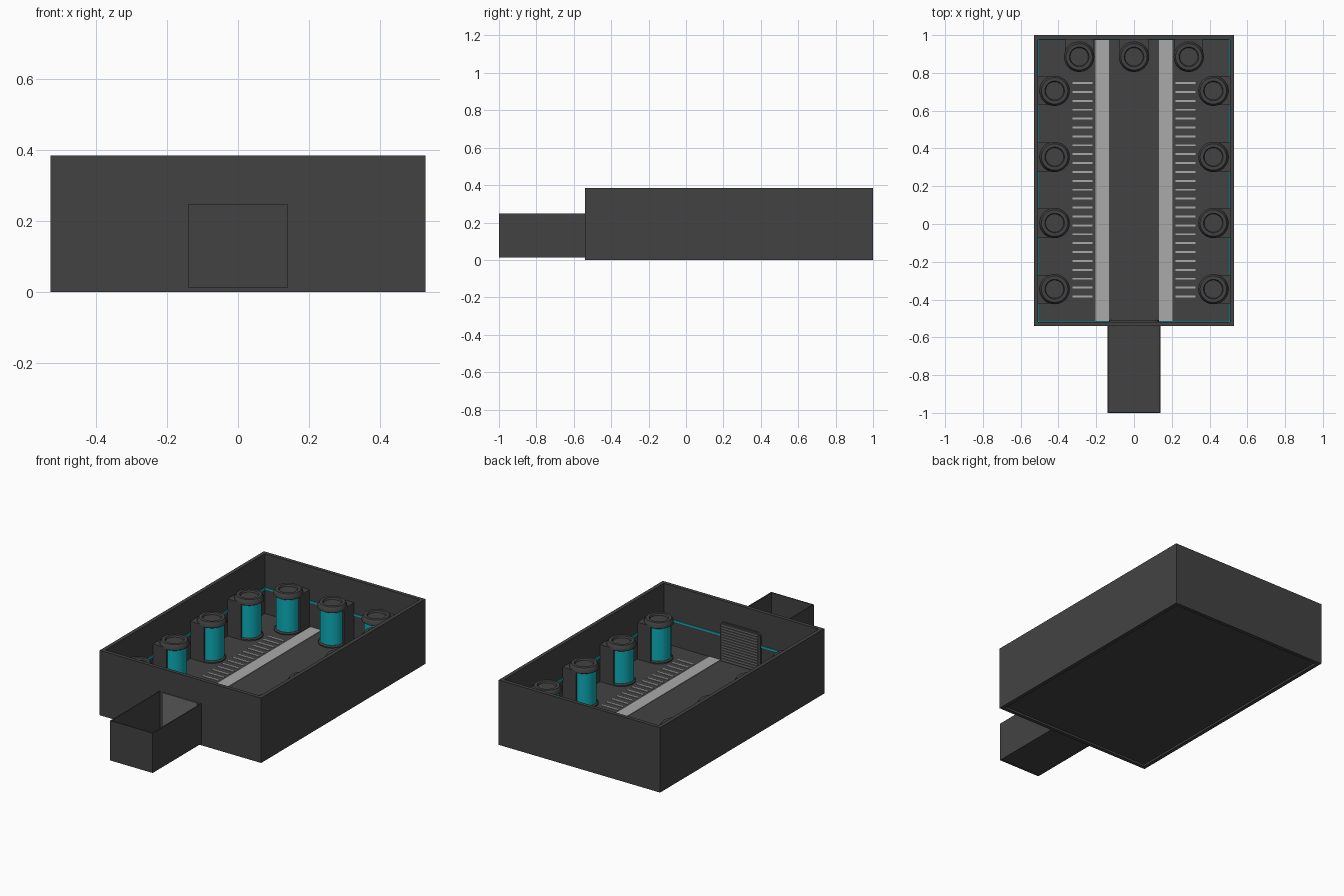
import bpy, bmesh, math
from mathutils import Matrix, Vector

if "Cube" in bpy.data.objects:
    bpy.data.objects.remove(bpy.data.objects["Cube"])


def mat(name, rgb):
    m = bpy.data.materials.new(name)
    m.diffuse_color = (*rgb, 1)
    m.use_nodes = True
    m.node_tree.nodes["Principled BSDF"].inputs["Base Color"].default_value = m.diffuse_color
    return m


DARK = mat("dark_grey", (0.055, 0.055, 0.055))
LIGHT = mat("light_grey", (0.40, 0.40, 0.40))
MID = mat("mid_grey", (0.15, 0.15, 0.15))
CYAN = mat("cyan", (0.004, 0.42, 0.48))


def finish(bm, name, m, smooth=False):
    bmesh.ops.recalc_face_normals(bm, faces=bm.faces)
    me = bpy.data.meshes.new(name)
    bm.to_mesh(me)
    bm.free()
    me.materials.append(m)
    ob = bpy.data.objects.new(name, me)
    bpy.context.collection.objects.link(ob)
    if smooth:
        bpy.ops.object.select_all(action='DESELECT')
        ob.select_set(True)
        bpy.context.view_layer.objects.active = ob
        bpy.ops.object.shade_smooth_by_angle(angle=math.radians(35))
    return ob


def add_box(bm, x0, x1, y0, y1, z0, z1):
    s = Matrix.Diagonal((x1 - x0, y1 - y0, z1 - z0, 1))
    t = Matrix.Translation(((x0 + x1) / 2, (y0 + y1) / 2, (z0 + z1) / 2))
    bmesh.ops.create_cube(bm, size=1, matrix=t @ s)


def boxes(name, m, *dims):
    bm = bmesh.new()
    for d in dims:
        add_box(bm, *d)
    return finish(bm, name, m)


def tray(name, x, y0, y1, z0, z1, t, floor0, floor1):
    """Open-topped box: rim loops of walls with a floor plate inside."""
    bm = bmesh.new()

    def ring(inset, z):
        a, b, c = x - inset, y0 + inset, y1 - inset
        return [bm.verts.new(p) for p in ((-a, b, z), (a, b, z), (a, c, z), (-a, c, z))]
    rings = [ring(t, floor0), ring(t, z0), ring(0, z0), ring(0, z1), ring(t, z1), ring(t, floor1)]
    for r, s in zip(rings, rings[1:]):
        for i in range(4):
            j = (i + 1) % 4
            bm.faces.new((r[i], r[j], s[j], s[i]))
    bm.faces.new(rings[0])
    bm.faces.new(rings[-1])
    return finish(bm, name, DARK)


def lathe(name, m, profile, x, y, seg=32):
    bm = bmesh.new()
    vs = [bm.verts.new((r, 0, z)) for r, z in profile]
    es = [bm.edges.new(p) for p in zip(vs, vs[1:])]
    bmesh.ops.spin(bm, geom=vs + es, cent=(0, 0, 0), axis=(0, 0, 1),
                   angle=2 * math.pi, steps=seg, use_duplicate=False)
    bmesh.ops.remove_doubles(bm, verts=bm.verts, dist=1e-5)
    bmesh.ops.translate(bm, verts=bm.verts, vec=Vector((x, y, 0)))
    return finish(bm, name, m, True)


# Room shell and entrance corridor, both open on top
FL = 0.03
tray("room_shell", 0.53, -0.54, 1.0, 0, 0.385, 0.022, 0.012, FL)
tray("entrance_corridor", 0.14, -1.0, -0.535, 0.012, 0.248, 0.006, 0.016, 0.022)

# Floor strips and tick marks
boxes("floor_strips", LIGHT, *[(c - 0.036, c + 0.036, -0.515, 0.975, FL - 0.004, FL + 0.003)
                               for c in (-0.169, 0.169)])
ticks = []
for c in (-0.273, 0.273):
    for i in range(25):
        y = -0.384 + i * 0.0471
        ticks.append((c - 0.053, c + 0.053, y - 0.005, y + 0.005, FL - 0.004, FL + 0.003))
boxes("floor_ticks", LIGHT, *ticks)

# Glowing line around the inner walls, broken at the door
z0, z1, e = 0.175, 0.186, 0.004
boxes("wall_light_line", CYAN,
      (-0.509, -0.508 + e, -0.519, 0.979, z0, z1), (0.508 - e, 0.509, -0.519, 0.979, z0, z1),
      (-0.508, 0.508, 0.978 - e, 0.979, z0, z1),
      (-0.508, -0.13, -0.519, -0.518 + e, z0, z1), (0.13, 0.508, -0.519, -0.518 + e, z0, z1))

# Door frame with rounded top corners
bm = bmesh.new()
w, top, r = 0.132, 0.262, 0.025
pts = [(-w, FL), (w, FL)]
for cx, a0 in ((w - r, 0), (-w + r, 90)):
    for k in range(6):
        a = math.radians(a0 + 18 * k)
        pts.append((cx + r * math.cos(a), top - r + r * math.sin(a)))
f = bm.faces.new([bm.verts.new((x, -0.52, z)) for x, z in pts])
ext = bmesh.ops.extrude_face_region(bm, geom=[f])["geom"]
bmesh.ops.translate(bm, verts=[v for v in ext if isinstance(v, bmesh.types.BMVert)], vec=(0, 0.012, 0))
finish(bm, "door_frame", DARK)

# Door slats inside, plain panel on the corridor side
boxes("door_slats", MID, *[(-0.118, 0.118, -0.51, -0.504, FL + 0.008 + i * 0.0157, FL + 0.017 + i * 0.0157)
                           for i in range(14)])
boxes("door_outer_panel", MID, (-0.112, 0.112, -0.545, -0.538, 0.022, 0.246))

# Tanks standing against the side and back walls
CAP = [(0, 0.235), (0.068, 0.235), (0.08, 0.242), (0.08, 0.256), (0.07, 0.272),
       (0.052, 0.272), (0.048, 0.262), (0, 0.262)]
BASE = [(0, FL - 0.002), (0.076, FL - 0.002), (0.076, 0.037), (0.068, 0.043), (0, 0.043)]
TUBE = [(0, 0.04), (0.067, 0.04), (0.067, 0.238), (0, 0.238)]
spots = [(s * 0.42, y, 's') for s in (-1, 1) for y in (-0.345, 0.005, 0.355, 0.705)]
spots += [(x, 0.885, 'b') for x in (-0.29, 0, 0.29)]
for n, (x, y, kind) in enumerate(spots):
    lathe(f"tank_base_{n}", DARK, BASE, x, y)
    lathe(f"tank_tube_{n}", CYAN, TUBE, x, y)
    lathe(f"tank_cap_{n}", DARK, CAP, x, y)
    if kind == 's':
        a, b = sorted((x, math.copysign(0.509, x)))
        d = (a, b, y - 0.076, y + 0.076, FL - 0.002, 0.25)
    else:
        d = (x - 0.076, x + 0.076, y, 0.979, FL - 0.002, 0.25)
    boxes(f"tank_bracket_{n}", DARK, d)
